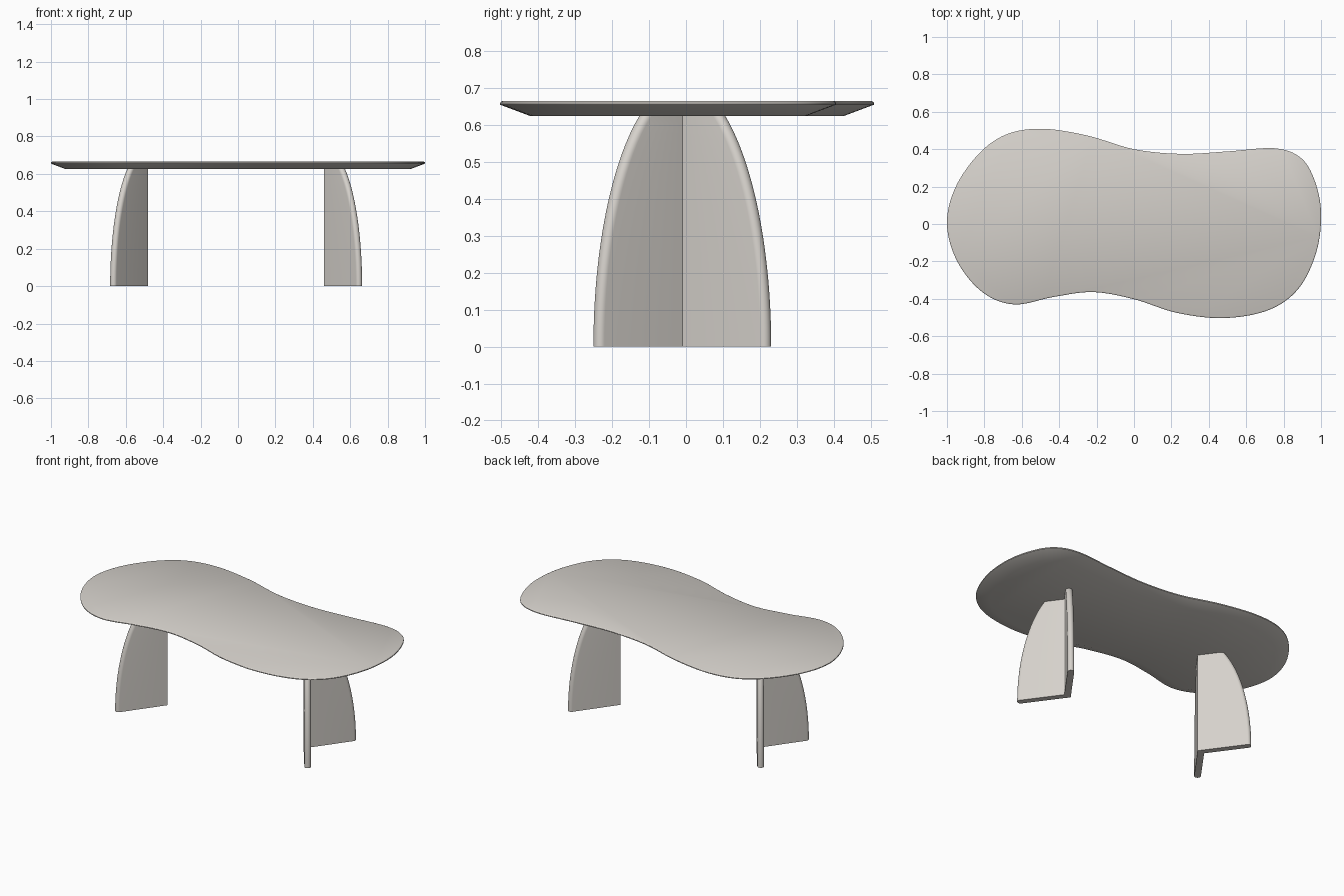
import bpy, bmesh, math
from mathutils import Vector

if "Cube" in bpy.data.objects:
    bpy.data.objects.remove(bpy.data.objects["Cube"])

mat = bpy.data.materials.new("warm light grey")
mat.diffuse_color = (0.67, 0.64, 0.60, 1)
mat.use_nodes = True
mat.node_tree.nodes["Principled BSDF"].inputs["Base Color"].default_value = mat.diffuse_color


def loft(name, rings, angle):
    """Skin closed rings of equal length, cap both ends, smooth by angle."""
    bm = bmesh.new()
    loops = [[bm.verts.new(p) for p in ring] for ring in rings]
    n = len(loops[0])
    for a, b in zip(loops, loops[1:]):
        for i in range(n):
            j = (i + 1) % n
            bm.faces.new((a[i], a[j], b[j], b[i]))
    bm.faces.new(loops[0][::-1])
    bm.faces.new(loops[-1])
    bmesh.ops.recalc_face_normals(bm, faces=bm.faces)
    mesh = bpy.data.meshes.new(name)
    bm.to_mesh(mesh)
    bm.free()
    mesh.materials.append(mat)
    obj = bpy.data.objects.new(name, mesh)
    bpy.context.collection.objects.link(obj)
    bpy.ops.object.select_all(action='DESELECT')
    obj.select_set(True)
    bpy.context.view_layer.objects.active = obj
    bpy.ops.object.shade_smooth_by_angle(angle=math.radians(angle))
    return obj


def closed_spline(pts, steps):
    """Smooth closed Catmull-Rom curve through the points."""
    p = [Vector(q) for q in pts]
    n, out = len(p), []
    for i in range(n):
        a, b, c, d = p[i - 1], p[i], p[(i + 1) % n], p[(i + 2) % n]
        for s in range(steps):
            t = s / steps
            out.append(0.5 * (2 * b + (c - a) * t + (2 * a - 5 * b + 4 * c - d) * t ** 2
                              + (3 * b - a - 3 * c + d) * t ** 3))
    return out


# Tabletop: free-form outline, counter-clockwise, with an undercut rim
outline = closed_spline([
    (1, 0.06), (0.975, -0.15), (0.88, -0.345), (0.72, -0.46), (0.48, -0.503),
    (0.23, -0.475), (0, -0.402), (-0.22, -0.364), (-0.43, -0.39), (-0.64, -0.43),
    (-0.81, -0.365), (-0.945, -0.2), (-1, 0), (-0.955, 0.195), (-0.83, 0.375),
    (-0.68, 0.48), (-0.49, 0.509), (-0.25, 0.473), (0, 0.40), (0.25, 0.375),
    (0.5, 0.388), (0.75, 0.405), (0.89, 0.355), (0.965, 0.235)], 8)[::-1]


def inset(pts, d):
    out = []
    for i, p in enumerate(pts):
        t = (pts[(i + 1) % len(pts)] - pts[i - 1]).normalized()
        out.append(p + Vector((-t.y, t.x)) * d)
    return out


rim = [(0.08, 0.625), (0, 0.655), (0, 0.66), (0.002, 0.663), (0.006, 0.665)]
loft("tabletop", [[(p.x, p.y, z) for p in inset(outline, d)] for d, z in rim], 30)

# Legs: V-shaped pair of panels whose outer edge is an elliptical, rounded arch
THETA, THICK, REACH, ARCH = math.radians(54), 0.038, 0.307, 0.722
along = Vector((math.cos(THETA), math.sin(THETA)))
inward = Vector((math.sin(THETA), -math.cos(THETA)))


def leg_ring(side, z):
    k = math.sqrt(1 - (z / ARCH) ** 2)
    slope = REACH * z / (ARCH ** 2 * k)
    r = THICK / 2
    ra = r * math.sqrt(1 + slope ** 2)      # rounding measured horizontally
    arm = []
    for i in range(13):                      # half-round tip, outer to inner face
        a = math.pi * i / 12
        arm.append(along * (REACH * k - ra + ra * math.sin(a))
                   + inward * (r - r * math.cos(a)))
    half = [(p.x, p.y) for p in arm]
    pts = ([(0, 0)] + half + [(THICK / math.sin(THETA), 0)]
           + [(x, -y) for x, y in half[::-1]])
    return [(-0.01 + side * (0.47 + x), -0.01 + y, z) for x, y in pts]


heights = [0.63 * i / 24 for i in range(25)]
for name, side in (("left_leg", -1), ("right_leg", 1)):
    loft(name, [leg_ring(side, z) for z in heights], 30)
